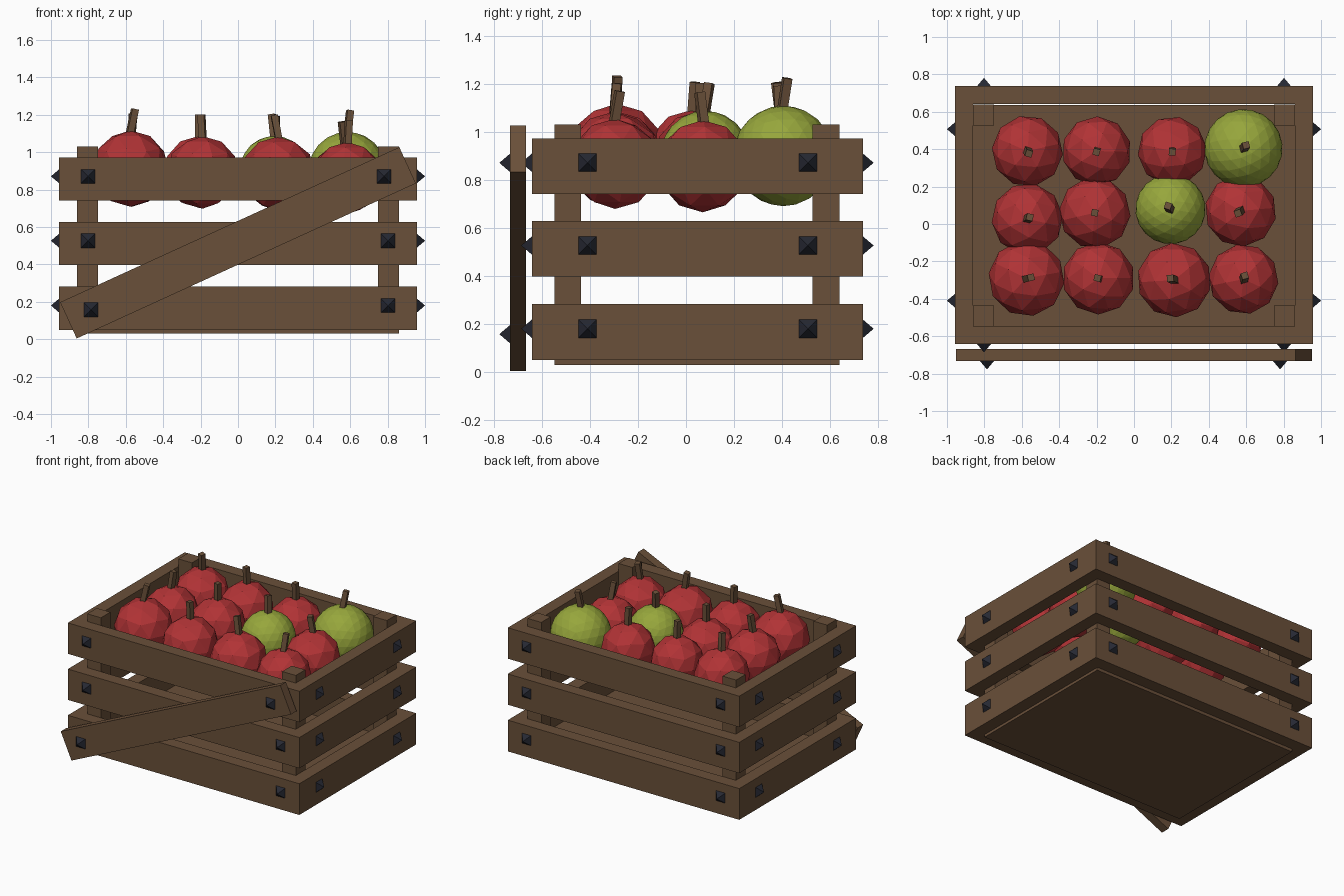
import bpy, bmesh, math, random
from mathutils import Matrix, Vector, Euler

if "Cube" in bpy.data.objects:
    bpy.data.objects.remove(bpy.data.objects["Cube"])

random.seed(4)

def material(name, rgb):
    m = bpy.data.materials.new(name)
    m.diffuse_color = (*rgb, 1)
    m.use_nodes = True
    m.node_tree.nodes["Principled BSDF"].inputs["Base Color"].default_value = m.diffuse_color
    return m

WOOD = material("brown wood", (0.144, 0.080, 0.041))
RED = material("red skin", (0.44, 0.033, 0.036))
GREEN = material("green skin", (0.31, 0.385, 0.045))
IRON = material("dark iron", (0.019, 0.021, 0.032))

def finish(name, bm, mat):
    bmesh.ops.recalc_face_normals(bm, faces=bm.faces[:])
    me = bpy.data.meshes.new(name)
    bm.to_mesh(me)
    bm.free()
    me.materials.append(mat)
    ob = bpy.data.objects.new(name, me)
    bpy.context.collection.objects.link(ob)
    return ob

def box(name, centre, size, mat, rot=(0, 0, 0)):
    bm = bmesh.new()
    m = Matrix.Translation(centre) @ Euler(rot).to_matrix().to_4x4() @ Matrix.Diagonal((*size, 1))
    bmesh.ops.create_cube(bm, size=1, matrix=m)
    return finish(name, bm, mat)

def ring(name, z0, z1):
    # rectangular frame of four planks, open in the middle
    def loop(x0, x1, y0, y1, z):
        return [bm.verts.new(p) for p in ((x0, y0, z), (x1, y0, z), (x1, y1, z), (x0, y1, z))]
    bm = bmesh.new()
    outer, inner = (-0.956, 0.956, -0.642, 0.737), (-0.861, 0.861, -0.547, 0.642)
    loops = [loop(*outer, z0), loop(*outer, z1), loop(*inner, z1), loop(*inner, z0)]
    for k in range(4):
        a, b = loops[k], loops[(k + 1) % 4]
        for i in range(4):
            j = (i + 1) % 4
            bm.faces.new((a[i], a[j], b[j], b[i]))
    return finish(name, bm, WOOD)

def stud(name, pos, normal):
    # four-sided pyramid nail head pointing along the normal
    bm = bmesh.new()
    turn = Vector(normal).to_track_quat('Z', 'Y').to_matrix().to_4x4()
    m = Matrix.Translation(pos) @ turn @ Matrix.Rotation(math.pi / 4, 4, 'Z') @ Matrix.Translation((0, 0, 0.022))
    bmesh.ops.create_cone(bm, cap_ends=True, segments=4, radius1=0.0375 * math.sqrt(2),
                          radius2=0, depth=0.044, matrix=m)
    return finish(name, bm, IRON)

# Floor and corner posts
box("floor", (0, 0.045, 0.065), (1.722, 1.185, 0.07), WOOD)
for x in (-0.805, 0.805):
    for y in (-0.492, 0.582):
        box("corner_post", (x, y, 0.53), (0.112, 0.112, 1.0), WOOD)

# Slat rings with their studs
for z0, z1 in ((0.05, 0.283), (0.398, 0.628), (0.742, 0.973)):
    ring("slat_ring", z0, z1)
    z = (z0 + z1) / 2 + 0.014
    for s in (-1, 1):
        for y in (-0.41, 0.507):
            stud("side_stud", (s * 0.956, y, z), (s, 0, 0))
        stud("front_stud", (s * 0.802, -0.642, z), (0, -1, 0))
        stud("back_stud", (s * 0.802, 0.737, z), (0, 1, 0))

# Diagonal brace across the front
box("front_brace", (0, -0.70, 0.516), (1.994, 0.066, 0.213), WOOD, (0, -math.radians(24.57), 0))
stud("brace_stud", (-0.786, -0.733, 0.158), (0, -1, 0))
stud("brace_stud", (0.781, -0.733, 0.871), (0, -1, 0))

# Fruit: x, y, centre height, radius, stem lean in x and y
fruit = [
    (-0.57, 0.39, 0.90, 0.187, 0.10, -0.10, RED), (-0.20, 0.39, 0.90, 0.182, 0.0, -0.05, RED),
    (0.205, 0.39, 0.89, 0.182, 0.0, -0.05, RED), (0.585, 0.405, 0.90, 0.205, 0.15, 0.12, GREEN),
    (-0.57, 0.027, 0.90, 0.188, 0.1, 0.1, RED), (-0.21, 0.06, 0.895, 0.188, 0.0, 0.0, RED),
    (0.195, 0.08, 0.90, 0.184, -0.15, 0.12, GREEN), (0.57, 0.07, 0.857, 0.188, -0.15, -0.08, RED),
    (-0.575, -0.29, 0.913, 0.200, 0.22, 0.0, RED), (-0.19, -0.29, 0.892, 0.190, -0.05, 0.0, RED),
    (0.215, -0.30, 0.885, 0.195, -0.18, 0.1, RED), (0.585, -0.295, 0.867, 0.184, 0.1, 0.15, RED),
]
for x, y, z, r, lx, ly, mat in fruit:
    bm = bmesh.new()
    m = Matrix.Translation((x, y, z)) @ Matrix.Rotation(random.uniform(0, 6.28), 4, 'Z')
    bmesh.ops.create_icosphere(bm, subdivisions=3 if mat is GREEN else 2, radius=r * 1.02, matrix=m)
    finish("apple", bm, mat)
    top = Vector((x, y, z + r + 0.035))
    box("stem", top + Vector((lx * 0.03, ly * 0.03, 0)), (0.036, 0.036, 0.17), WOOD,
        (-ly, lx, random.uniform(-0.4, 0.4)))
